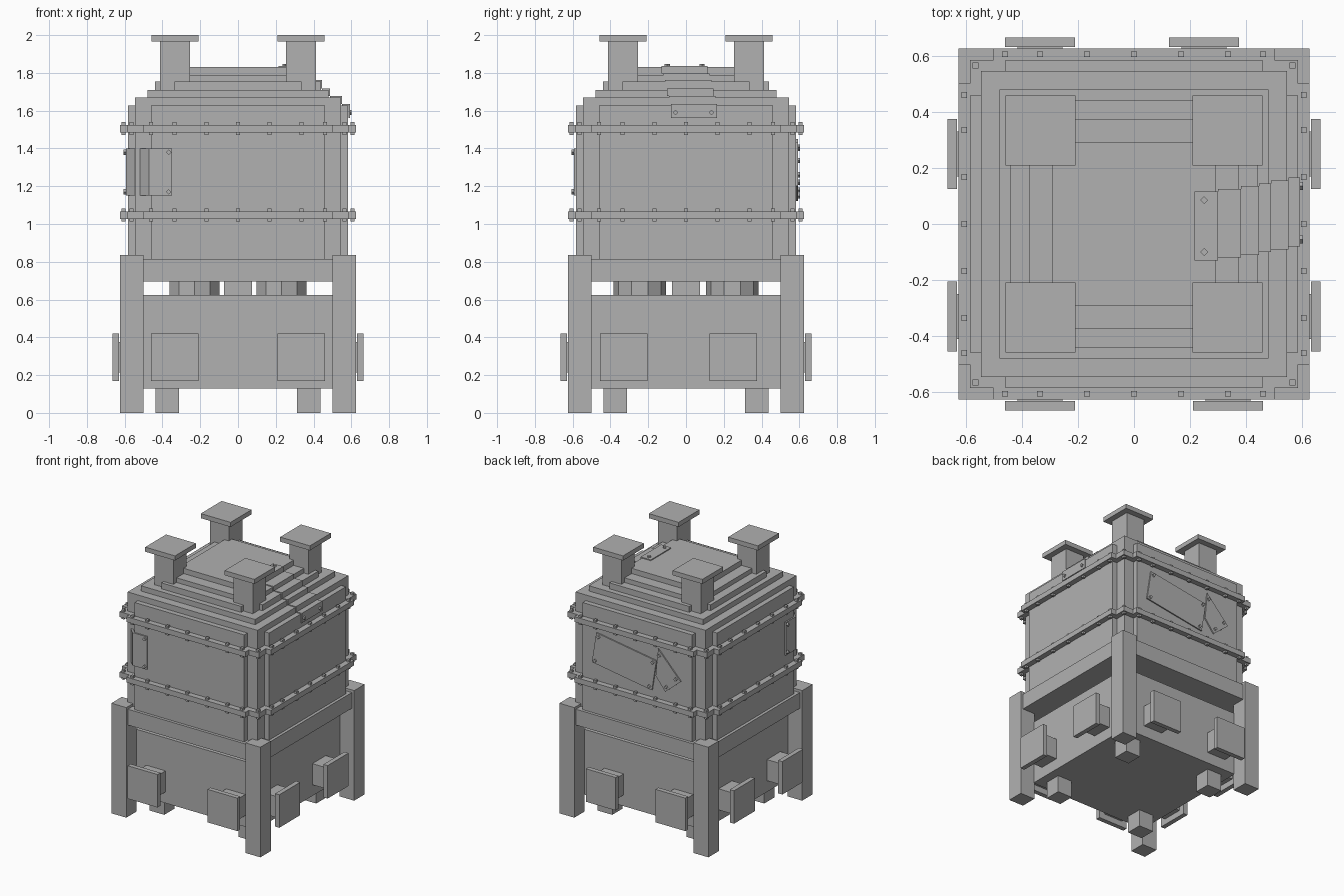
import bpy, bmesh, math
from mathutils import Matrix, Vector

old = bpy.data.objects.get("Cube")
if old:
    bpy.data.objects.remove(old)

grey = bpy.data.materials.new("plain grey")
grey.use_nodes = True
COLOUR = (0.44, 0.44, 0.44, 1)
grey.diffuse_color = COLOUR
grey.node_tree.nodes["Principled BSDF"].inputs["Base Color"].default_value = COLOUR


def finish(name, bm):
    bmesh.ops.recalc_face_normals(bm, faces=bm.faces)
    mesh = bpy.data.meshes.new(name)
    bm.to_mesh(mesh)
    bm.free()
    mesh.materials.append(grey)
    ob = bpy.data.objects.new(name, mesh)
    bpy.context.collection.objects.link(ob)
    return ob


def add_box(bm, centre, size, turn=Matrix()):
    m = Matrix.Translation(centre) @ turn @ Matrix.Diagonal((*size, 1))
    bmesh.ops.create_cube(bm, size=1, matrix=m)


def boxes(name, items):
    bm = bmesh.new()
    for item in items:
        add_box(bm, *item)
    return finish(name, bm)


def slab(name, hx, hy, z0, z1):
    return boxes(name, [((0, 0, (z0 + z1) / 2), (2 * hx, 2 * hy, z1 - z0))])


def cross(name, short, long, z0, z1):
    z, h = (z0 + z1) / 2, z1 - z0
    return boxes(name, [((0, 0, z), (2 * long, 2 * short, h)),
                        ((0, 0, z), (2 * short, 2 * long, h))])


def prism(name, points, z0, z1, matrix=Matrix()):
    bm = bmesh.new()
    face = bm.faces.new([bm.verts.new((x, y, z0)) for x, y in points])
    top = bmesh.ops.extrude_face_region(bm, geom=[face])["geom"]
    verts = [v for v in top if isinstance(v, bmesh.types.BMVert)]
    bmesh.ops.translate(bm, verts=verts, vec=(0, 0, z1 - z0))
    bm.transform(matrix)
    return finish(name, bm)


def capped_post(name, matrix, length):
    # square post along local z with a wider cap at its end
    bm = bmesh.new()
    add_box(bm, (0, 0, length / 2), (0.16, 0.16, length))
    add_box(bm, (0, 0, length - 0.0175), (0.25, 0.25, 0.035))
    bm.transform(matrix)
    return finish(name, bm)


def stud(spot, normal, size=0.02):
    # diamond-set square stud head
    turn = Vector(normal).to_track_quat('Z', 'Y').to_matrix().to_4x4()
    return (spot, (size, size, 0.016), turn @ Matrix.Rotation(math.pi / 4, 4, 'Z'))


corners = [(sx, sy) for sx in (-1, 1) for sy in (-1, 1)]
sides = [Matrix.Rotation(k * math.pi / 2, 4, 'Z') for k in range(4)]

# Base: corner legs, chest and small feet
for sx, sy in corners:
    tag = ("back" if sy > 0 else "front") + ("_left" if sx > 0 else "_right")
    boxes(tag + "_leg", [((sx * 0.5625, sy * 0.5625, 0.4175), (0.125, 0.125, 0.835))])
    boxes(tag + "_foot", [((sx * 0.375, sy * 0.375, 0.07), (0.125, 0.125, 0.14))])
    capped_post(tag + "_chimney", Matrix.Translation((sx * 0.333, sy * 0.333, 1.69)), 0.31)
    # Spacer drums between chest and body
    bm = bmesh.new()
    bmesh.ops.create_cone(bm, cap_ends=True, segments=10, radius1=0.14, radius2=0.14, depth=0.09,
                          matrix=Matrix.Translation((sx * 0.23, sy * 0.245, 0.66)))
    finish(tag + "_spacer", bm)
boxes("centre_spacer", [((0, 0, 0.66), (0.15, 0.15, 0.09))])
slab("lower_chest", 0.505, 0.505, 0.13, 0.625)

# Square buffers on the four sides of the chest
for side, (a, b) in zip(("front", "left", "back", "right"),
                        ((-0.335, 0.335), (-0.33, 0.25), (-0.25, 0.335), (-0.25, 0.33))):
    turn = sides[("front", "left", "back", "right").index(side)]
    for n, along in enumerate((a, b)):
        m = turn @ Matrix.Translation((along, -0.49, 0.295)) @ Matrix.Rotation(math.pi / 2, 4, 'X')
        capped_post(f"{side}_buffer_{n + 1}", m, 0.175)

# Body with beam frame, raised panels and notched bands
cross("beam_frame", 0.505, 0.605, 0.695, 0.815)
slab("body", 0.545, 0.545, 0.70, 1.67)
cross("raised_panels", 0.46, 0.583, 0.80, 1.627)
for label, z in (("lower", 1.047), ("upper", 1.505)):
    band = [((0, 0, z), (1.25, 1.0, 0.04)), ((0, 0, z), (1.0, 1.25, 0.04)),
            ((0, 0, z), (1.17, 1.17, 0.04))]
    boxes(label + "_band", band)
    bolts = []
    for turn in sides:
        for x in (-0.46, -0.335, -0.167, 0, 0.167, 0.335, 0.46):
            bolts.append((turn @ Vector((x, -0.605, z)), (0.021, 0.021, 0.07), turn))
        bolts.append((turn @ Vector((0.565, -0.565, z)), (0.021, 0.021, 0.07), turn))
    boxes(label + "_band_bolts", bolts)

# Stepped roof
slab("roof_step_1", 0.48, 0.48, 1.66, 1.71)
cross("roof_step_2", 0.335, 0.44, 1.70, 1.755)
cross("roof_step_3", 0.27, 0.375, 1.75, 1.79)
slab("roof_top", 0.29, 0.29, 1.78, 1.83)

# Bent strap running down the roof steps on the left side
edges = (0.215, 0.30, 0.382, 0.446, 0.488, 0.55, 0.592)
levels = (1.837, 1.797, 1.762, 1.717, 1.677, 1.634, 1.56)
strap = []
for i in range(6):
    x0, x1, z0, z1 = edges[i], edges[i + 1], levels[i], levels[i + 1]
    y = -0.0075 + i * 0.01
    strap.append((((x0 + x1) / 2, y, z0 - 0.004), (x1 - x0, 0.245, 0.008)))
    strap.append(((x1 - 0.004, y, (z0 + z1) / 2), (0.008, 0.245, z0 - z1)))
boxes("roof_strap", strap)
boxes("roof_strap_studs",
      [stud((0.25, y, 1.84), (0, 0, 1)) for y in (-0.10, 0.085)]
      + [stud((0.594, y, 1.59), (1, 0, 0)) for y in (-0.055, 0.135)])

# Patch wrapped round the front right corner
outer = [(-0.35, -0.593), (-0.47, -0.593), (-0.593, -0.47), (-0.593, -0.35)]
inner = [(-0.582, -0.35), (-0.582, -0.46), (-0.46, -0.582), (-0.35, -0.582)]
prism("corner_patch", outer + inner, 1.15, 1.40)
boxes("corner_patch_studs",
      [stud((-0.367, -0.597, z), (0, -1, 0)) for z in (1.17, 1.38)]
      + [stud((-0.597, -0.367, z), (-1, 0, 0)) for z in (1.17, 1.38)])

# Tilted patch and broken shard on the back
upright = Matrix.Rotation(math.pi / 2, 4, 'X')
tilt = Matrix.Rotation(math.radians(-9), 4, 'Y')
patch_spot = Vector((0.105, 0.588, 1.278))
boxes("back_patch", [(patch_spot, (0.51, 0.009, 0.235), tilt)])
boxes("back_patch_studs",
      [stud(patch_spot + tilt @ Vector((sx * 0.23, 0.008, sz * 0.095)), (0, 1, 0))
       for sx, sz in corners])
prism("back_shard", [(-0.18, 1.45), (-0.37, 1.25), (-0.24, 1.14), (-0.16, 1.24)],
      -0.592, -0.583, upright)
boxes("back_shard_studs",
      [stud((x, 0.596, z), (0, 1, 0)) for x, z in ((-0.19, 1.40), (-0.33, 1.26), (-0.25, 1.18))])
